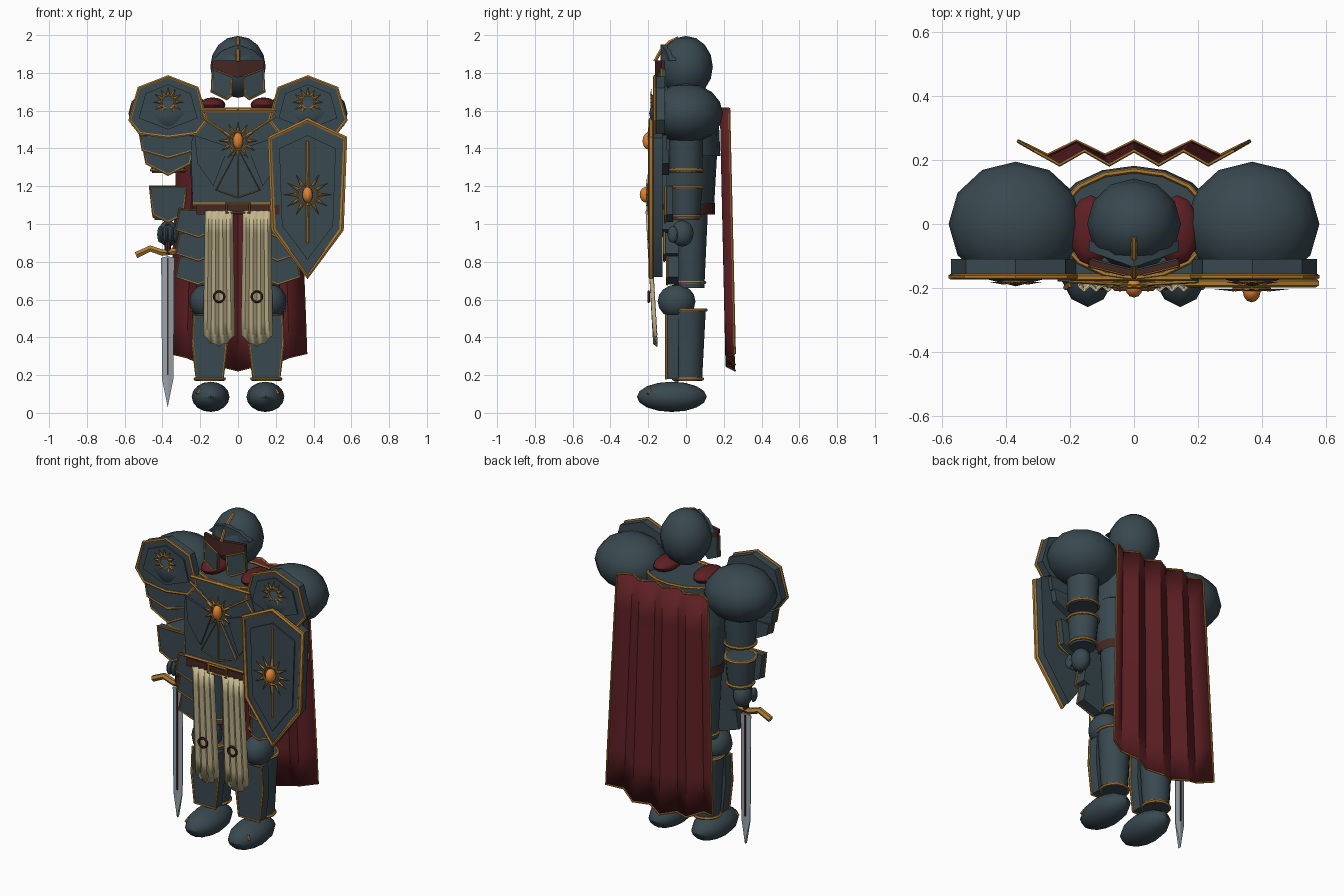
import bpy, bmesh
from math import sin, cos, pi, radians
from mathutils import Matrix, Vector

cube = bpy.data.objects.get("Cube")
if cube:
    bpy.data.objects.remove(cube, do_unlink=True)


def material(name, *rgb):
    m = bpy.data.materials.new(name)
    m.use_nodes = True
    m.diffuse_color = (*rgb, 1)
    m.node_tree.nodes["Principled BSDF"].inputs["Base Color"].default_value = (*rgb, 1)
    return m


slate = material("slate armour", .04, .066, .08)
gold = material("gold trim", .42, .2, .035)
maroon = material("maroon cloth", .11, .014, .017)
cream = material("cream cloth", .55, .47, .27)
amber = material("amber gem", .75, .22, .03)
steel = material("blade steel", .32, .37, .41)
leather = material("dark leather", .06, .02, .017)
built, cloths = [], []


def finish(name, bm, mat):
    bmesh.ops.recalc_face_normals(bm, faces=bm.faces[:])
    mesh = bpy.data.meshes.new(name)
    bm.to_mesh(mesh)
    bm.free()
    mesh.materials.append(mat)
    ob = bpy.data.objects.new(name, mesh)
    bpy.context.collection.objects.link(ob)
    built.append(ob)
    return ob


def ball(name, centre, radii, mat, segments=12, rings=8):
    bm = bmesh.new()
    matrix = Matrix.Translation(centre) @ Matrix.Diagonal((*radii, 1))
    bmesh.ops.create_uvsphere(bm, u_segments=segments, v_segments=rings, radius=1, matrix=matrix)
    return finish(name, bm, mat)


def drum(name, x, y, low, high, r_low, r_high, mat, squash=1, segments=12):
    bm = bmesh.new()
    matrix = Matrix.Translation((x, y, (low + high) / 2)) @ Matrix.Diagonal((1, squash, 1, 1))
    bmesh.ops.create_cone(bm, cap_ends=True, segments=segments, radius1=r_low,
                          radius2=r_high, depth=high - low, matrix=matrix)
    return finish(name, bm, mat)


def tube(name, points, r, mat=gold, closed=False):
    curve = bpy.data.curves.new(name, "CURVE")
    curve.dimensions = "3D"
    curve.bevel_depth, curve.bevel_resolution, curve.use_fill_caps = r, 1, True
    spline = curve.splines.new("POLY")
    spline.points.add(len(points) - 1)
    for p, co in zip(spline.points, points):
        p.co = (*co, 1)
    spline.use_cyclic_u = closed
    curve.materials.append(mat)
    ob = bpy.data.objects.new(name, curve)
    bpy.context.collection.objects.link(ob)
    bpy.ops.object.select_all(action="DESELECT")
    ob.select_set(True)
    bpy.context.view_layer.objects.active = ob
    bpy.ops.object.convert(target="MESH")
    built.append(bpy.context.view_layer.objects.active)


def band(name, x, y, z, rx, ry, r=.009):
    angles = [2 * pi * i / 16 for i in range(16)]
    tube(name, [(x + rx * cos(a), y + ry * sin(a), z) for a in angles], r, closed=True)


def sym(half):
    return half + [(-x, z) for x, z in reversed(half) if x]


def plate(name, outline, front, back, mat=slate, ox=0, s=1, bow=0, bow_back=None, trim=0):
    """Upright plate from an x-z outline; bow sweeps it away from its middle."""
    bow_back = bow if bow_back is None else bow_back
    bm = bmesh.new()
    near = [(ox + s * x, front + bow * abs(x), z) for x, z in outline]
    far = [(ox + s * x, back + bow_back * abs(x), z) for x, z in outline]
    a, b = [[bm.verts.new(p) for p in side] for side in (near, far)]
    bm.faces.new(a)
    bm.faces.new(b[::-1])
    for i in range(len(a)):
        j = (i + 1) % len(a)
        bm.faces.new((a[j], a[i], b[i], b[j]))
    finish(name, bm, mat)
    if trim:
        tube(name + "_trim", near, trim, closed=True)


def sunburst(name, x, y, z, ring, reach, rays):
    circle = [2 * pi * i / rays for i in range(rays)]
    tube(name + "_ring", [(x + ring * cos(a), y, z + ring * sin(a)) for a in circle], .006, closed=True)
    bm = bmesh.new()
    for a in circle:
        out, side = Vector((cos(a), 0, sin(a))), Vector((-sin(a), 0, cos(a))) * .01
        mid = Vector((x, y, z))
        base = mid + out * ring
        corners = (base + side, base - side, mid + out * reach)
        tri = [bm.verts.new(c) for c in corners]
        peak = bm.verts.new(base + Vector((0, -.008, 0)))
        bm.faces.new(tri)
        for i in range(3):
            bm.faces.new((tri[i], tri[i - 1], peak))
    finish(name + "_rays", bm, gold)


def sheet(name, x, half_top, half_low, top, hem, y_top, y_low, fold, folds, mat):
    """Hanging cloth with zigzag folds; returns its border points."""
    bm, rows = bmesh.new(), 6
    grid = []
    for r in range(rows + 1):
        t = r / rows
        half, y = half_top + (half_low - half_top) * t, y_top + (y_low - y_top) * t
        grid.append([])
        for c in range(folds + 1):
            u = 2 * c / folds - 1
            z = top + (hem(u, c) - top) * t
            grid[r].append(bm.verts.new((x + half * u, y + fold * (-1) ** c, z)))
    for r in range(rows):
        for c in range(folds):
            bm.faces.new((grid[r][c], grid[r][c + 1], grid[r + 1][c + 1], grid[r + 1][c]))
    loop = grid[0] + [g[-1] for g in grid[1:]] + grid[-1][-2::-1] + [g[0] for g in grid[-2:0:-1]]
    border = [v.co.copy() for v in loop]
    ob = finish(name, bm, mat)
    ob.modifiers.new("thickness", "SOLIDIFY").thickness = .006
    cloths.append(ob)
    return border


# Helmet with visor, cheek guards and crest
ball("helmet", (0, 0, 1.832), (.147, .142, .164), slate)
tube("helmet_crest", [(0, -.04, 1.985), (0, -.085, 1.965), (0, -.135, 1.915), (0, -.165, 1.86)], .01)
for s in (-1, 1):
    plate("brow", [(0, 1.95), (.08, 1.92), (.14, 1.865), (0, 1.865)], -.135, -.1, s=s, bow=.35)
    plate("visor", [(0, 1.865), (.14, 1.865), (.135, 1.815), (0, 1.775)], -.165, -.145, leather, s=s, bow=.25)
    plate("cheek_guard", [(.03, 1.78), (.135, 1.82), (.14, 1.7), (.06, 1.66), (.035, 1.68)],
          -.165, -.14, s=s, bow=.25, trim=.006)
    ball("neck_cloth", (s * .135, -.02, 1.63), (.068, .11, .04), maroon)

# Torso, breastplate and belt
drum("waist", 0, 0, 1.08, 1.36, .235, .26, slate, .63, 16)
drum("chest", 0, 0, 1.36, 1.6, .26, .245, slate, .7, 16)
band("collar_trim", 0, 0, 1.605, .24, .168)
plate("breastplate", sym([(.2, 1.6), (.25, 1.42), (.24, 1.1)]), -.168, -.1)
tube("breastplate_top_trim", [(-.2, -.168, 1.6), (.2, -.168, 1.6)], .011)
tube("waist_trim", [(-.24, -.17, 1.105), (.24, -.17, 1.105)], .01)
drum("belt", 0, 0, 1.05, 1.11, .24, .24, leather, .64, 16)
plate("belt_front", sym([(.22, 1.1), (.22, 1.05)]), -.185, -.14, leather)
tube("buckle", [(x, -.2, z) for x, z in sym([(.06, 1.11), (.06, 1.06)])], .009, closed=True)
for s in (-1, 1):
    plate("rib_panel", [(.05, 1.41), (.23, 1.47), (.215, 1.32), (.13, 1.2)], -.18, -.16, s=s)
    plate("belly_panel", [(0, 1.4), (.115, 1.18), (0, 1.14)], -.187, -.165, s=s, trim=.005)
    tube("chest_strap", [(s * .2, -.178, 1.57), (0, -.19, 1.44)], .007)
sunburst("chest_sun", 0, -.195, 1.44, .05, .105, 12)
ball("chest_gem", (0, -.2, 1.44), (.027, .03, .045), amber)

# Arms, shoulders, hips and legs
for s in (-1, 1):
    x = s * .37
    ball("shoulder", (x, 0, 1.585), (.21, .195, .16), slate)
    plate("shoulder_plate", sym([(0, 1.78), (.155, 1.72), (.203, 1.55), (.15, 1.48), (0, 1.46)]),
          -.165, -.11, ox=x, trim=.009)
    plate("shoulder_inset", sym([(0, 1.74), (.12, 1.69), (.155, 1.56), (0, 1.5)]), -.173, -.16, ox=x)
    sunburst("shoulder_sun", x, -.182, 1.645, .037, .08, 12)
    drum("upper_arm", x, 0, 1.27, 1.47, .086, .092, slate)
    plate("upper_arm_guard", sym([(.15, 1.47), (.135, 1.39), (0, 1.35)]), -.155, -.1, ox=x, trim=.007)
    plate("lower_arm_guard", sym([(.13, 1.39), (.115, 1.32), (0, 1.26)]), -.145, -.09, ox=x, trim=.007)
    band("upper_arm_trim", x, 0, 1.285, .088, .088)
    drum("forearm", x, 0, 1.02, 1.2, .072, .088, slate)
    band("forearm_top_trim", x, 0, 1.195, .088, .088)
    band("forearm_low_trim", x, 0, 1.04, .075, .075)
    plate("forearm_guard", sym([(.098, 1.2), (.08, 1.05), (0, 1.01)]), -.11, -.07, ox=x, trim=.007)
    ball("hand", (x, -.02, .95), (.052, .06, .07), slate)
    for i in range(4):
        ball("finger", (x - .042 + .028 * i, -.07, .945), (.016, .028, .045), slate, 8, 6)

    for i in range(3):
        z = 1.07 - .125 * i
        plate("hip_plate", [(.16, z), (.31, z + .01), (.33, z - .1), (.21, z - .14), (.16, z - .12)],
              -.13 + .015 * i, -.04, s=s, trim=.006)
    hip = s * .15
    drum("thigh", hip, .025, .66, 1.05, .072, .09, slate)
    band("thigh_trim", hip, .025, .69, .074, .074)
    ball("knee", (s * .175, -.05, .59), (.082, .1, .09), slate)
    drum("shin", hip, .01, .17, .55, .075, .095, slate)
    band("shin_top_trim", hip, .01, .545, .096, .096)
    band("shin_low_trim", hip, .01, .18, .077, .077)
    plate("shin_guard", sym([(.085, .52), (.09, .36), (.07, .18)]), -.105, -.04, ox=hip, trim=.007)
    ball("boot", (s * .145, -.075, .085), (.1, .185, .08), slate)
    tube("boot_clasp", [(s * .2, -.19, .125), (s * .215, -.2, .1)], .008)

    # Tabard strips with ring badges
    strip = s * .1
    sheet("tabard_strip", strip, .075, .085, 1.07,
          lambda u, c: .35 + .06 * u * u + .012 * (c % 2), -.205, -.165, .009, 8, cream)
    ring = [2 * pi * i / 14 for i in range(14)]
    tube("tabard_badge", [(strip + .028 * cos(a), -.198, .615 + .028 * sin(a)) for a in ring],
         .007, leather, closed=True)

# Shield on the left arm
sx = .368
plate("shield", sym([(0, 1.55), (.2, 1.455), (.18, .97), (0, .72)]), -.185, -.125, ox=sx, trim=.014)
plate("shield_face", sym([(0, 1.47), (.15, 1.4), (.135, .99), (0, .81)]), -.193, -.18, ox=sx)
tube("shield_spike", [(sx, -.195, .9), (sx, -.195, 1.44)], .008)
sunburst("shield_sun", sx, -.203, 1.155, .055, .125, 12)
ball("shield_gem", (sx, -.21, 1.155), (.028, .035, .042), amber)

# Sword in the right hand
for s in (-1, 1):
    plate("blade", [(0, .83), (.035, .82), (.03, .18), (0, .03)], -.06, -.04, steel, ox=-.372, s=s,
          bow=.25, bow_back=-.25)
plate("blade_groove", sym([(.005, .82), (.005, .2)]), -.063, -.037, leather, ox=-.372)
drum("sword_grip", -.372, -.05, .84, 1.0, .018, .018, leather, segments=8)
tube("sword_guard", [(-.54, -.05, .835), (-.465, -.05, .87), (-.4, -.05, .848), (-.33, -.05, .855)], .019)

# Cape with gold border
edge = sheet("cape", 0, .31, .362, 1.61,
             lambda u, c: .225 + .09 * abs(u) ** 1.5 + .012 * (c % 2), .207, .237, .022, 8, maroon)
tube("cape_border", edge, .006, closed=True)

# Smooth shading with sharp edges kept
bpy.ops.object.select_all(action="DESELECT")
for ob in built:
    ob.select_set(True)
bpy.context.view_layer.objects.active = built[0]
bpy.ops.object.shade_smooth_by_angle(angle=radians(40))
for ob in cloths:
    ob.data.shade_smooth()
